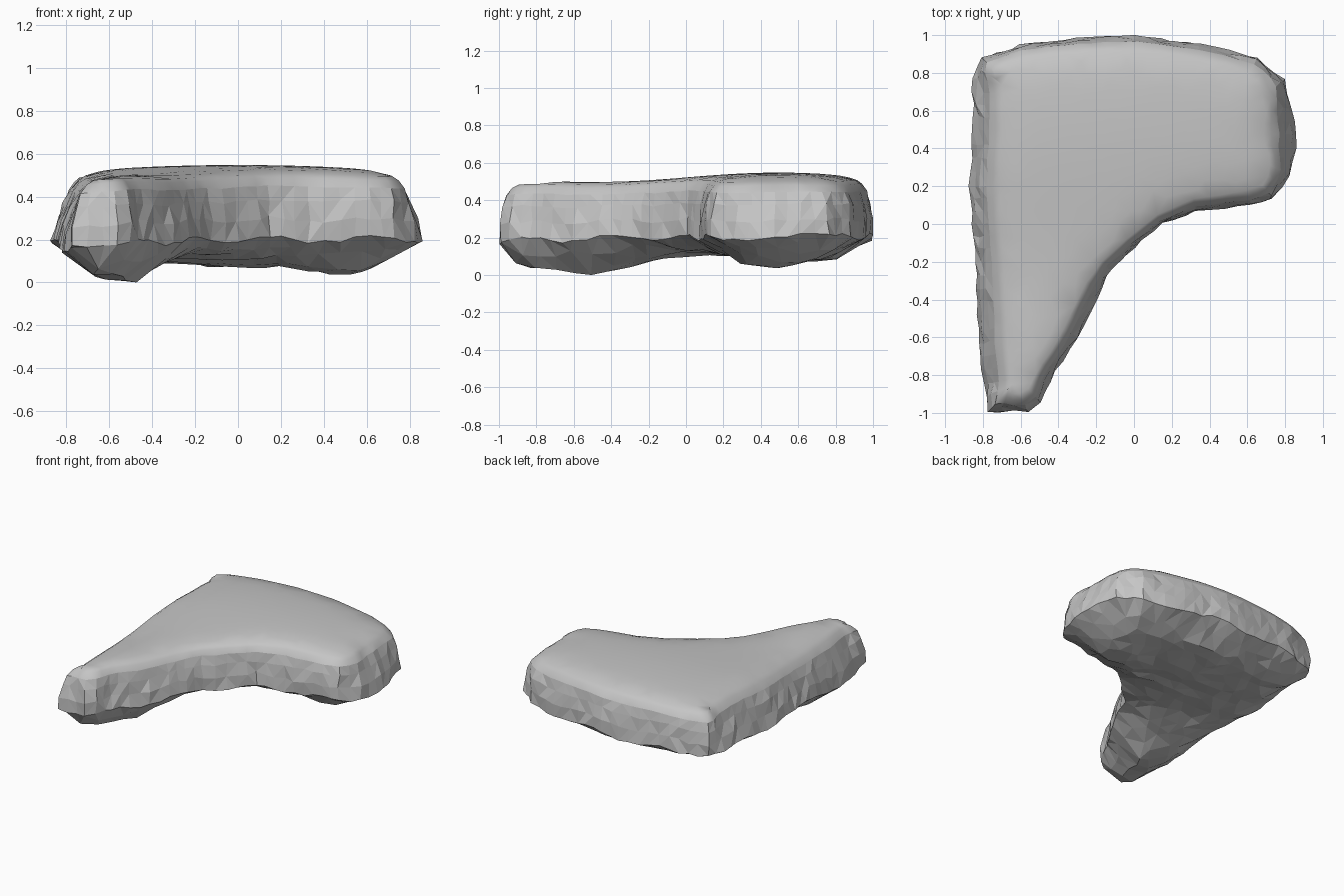
import bpy, bmesh, math, random
from mathutils import Vector
from mathutils.geometry import delaunay_2d_cdt, intersect_point_line

random.seed(4)
if "Cube" in bpy.data.objects:
    bpy.data.objects.remove(bpy.data.objects["Cube"])

# Widest outline of the slab, counter-clockwise
OUTLINE = [(-.77, -.99), (-.56, -.99), (-.5, -.94), (-.42, -.78), (-.3, -.6),
           (-.2, -.4), (-.12, -.24), (0, -.12), (.15, 0), (.33, .07), (.62, .1),
           (.73, .14), (.83, .26), (.865, .48), (.8, .76), (.65, .88), (.35, .95),
           (0, .995), (-.3, .98), (-.6, .945), (-.8, .88), (-.855, .77),
           (-.85, .5), (-.87, .2), (-.84, -.2), (-.82, -.7)]


def resample(points, step):
    result = []
    for a, b in zip(points, points[1:] + points[:1]):
        a, b = Vector(a), Vector(b)
        n = max(1, round((b - a).length / step))
        result += [a.lerp(b, i / n) for i in range(n)]
    return result


def edge_distance(p, loop):
    best = 9
    for a, b in zip(loop, loop[1:] + loop[:1]):
        t = intersect_point_line(p, a, b)[1]
        best = min(best, (a.lerp(b, min(1, max(0, t))) - p).length)
    return best


def is_inside(p, loop):
    inside = False
    for a, b in zip(loop, loop[1:] + loop[:1]):
        if (a.y > p.y) != (b.y > p.y):
            if p.x < a.x + (b.x - a.x) * (p.y - a.y) / (b.y - a.y):
                inside = not inside
    return inside


def bump(p, x, y, size):
    return math.exp(-((p.x - x) ** 2 + (p.y - y) ** 2) / size ** 2)


def top_height(p):
    fall = .045 * (1 - math.exp(-((p.y - .5) / .6) ** 2))
    return .545 - .05 * p.x ** 2 - fall + .02 * bump(p, -.6, -.85, .35)


def rim_height(p):
    wave = .015 * math.sin(11 * p.x + 7 * p.y)
    return .2 - .05 * bump(p, -.8, -.65, .4) + wave


def bottom_height(p):
    return (.1 - .1 * bump(p, -.55, -.52, .3) - .07 * bump(p, .48, .45, .2)
            + .03 * bump(p, -.2, 0, .3) - .03 * bump(p, 0, .6, .3)
            - .05 * bump(p, -.65, -.88, .15))


def under_surface(p, d):
    rim_z = rim_height(p)
    reach = .2 - .09 * bump(p, -.65, -.9, .35)
    return rim_z + (bottom_height(p) - rim_z) * min(1, d / reach) ** .8


def top_surface(p, d):
    return top_height(p) - .022 * math.exp(-d / .06)


# Rim points with inward directions, side slopes and edge rounding
rim = resample(OUTLINE, .07)
count = len(rim)
inward, slope, rounding = [], [], []
for i, p in enumerate(rim):
    ahead, behind = rim[(i + 2) % count], rim[i - 2]
    along = (ahead - behind).normalized()
    turn = (p - behind).normalized().cross((ahead - p).normalized())
    inward.append(Vector((-along.y, along.x)))
    slope.append(.075 * along.y ** 8)
    rounding.append((.05 - .03 * max(0, along.x * along.y)) * (1 + max(0, turn)))

bm = bmesh.new()


def add_ring(rise, curl, rough):
    ring = []
    for p, n, lean, radius in zip(rim, inward, slope, rounding):
        q = p + n * (lean * rise + radius * curl)
        z = rim_height(p) + (top_surface(q, 0) - rim_height(p)) * rise
        jitter = Vector([random.uniform(-rough, rough) for _ in range(3)])
        ring.append(bm.verts.new(Vector((q.x, q.y, z)) + jitter))
    return ring


def add_cap(ring, spacing, surface, rough):
    # Fill a ring with scattered points that follow a height function
    loop = [v.co.to_2d() for v in ring]
    points = list(loop)
    steps = int(1 / spacing) + 1
    for i in range(-steps, steps + 1):
        for j in range(-steps, steps + 1):
            shift = Vector([random.uniform(-.3, .3) for _ in range(2)])
            p = (Vector((i + .5 * (j % 2), j)) + shift) * spacing
            if is_inside(p, loop) and edge_distance(p, loop) > spacing * .5:
                points.append(p)
    edges = [(i, (i + 1) % count) for i in range(count)]
    coords, _, faces, sources, _, _ = delaunay_2d_cdt(points, edges, [], 1, 1e-5)
    verts = []
    for p, source in zip(coords, sources):
        if source and source[0] < count:
            verts.append(ring[source[0]])
        else:
            z = surface(p, edge_distance(p, loop)) + random.uniform(-rough, rough)
            verts.append(bm.verts.new((p.x, p.y, z)))
    return [bm.faces.new([verts[k] for k in face]) for face in faces]


# Chipped walls rounding over towards the top: rise, curl, roughness
WALL = [(0, 0, .008), (.3, .03, .009), (.6, .2, .007),
        (.82, .5, .003), (.94, .95, 0), (1, 1.5, 0)]
rings = [add_ring(*row) for row in WALL]
smooth_faces = []
for level, (low, high) in enumerate(zip(rings, rings[1:])):
    for i in range(count):
        j = (i + 1) % count
        quad = [low[i], low[j], high[j], high[i]]
        k = random.randint(0, 1)
        pair = [bm.faces.new((quad[k], quad[k + 1], quad[k + 2])),
                bm.faces.new((quad[k], quad[k + 2], quad[(k + 3) % 4]))]
        if level > 2:
            smooth_faces += pair

# Faceted underside and gently domed, worn top
add_cap(rings[0], .1, under_surface, .01)
smooth_faces += add_cap(rings[-1], .08, top_surface, 0)
for f in bm.faces:
    f.smooth = False
for f in smooth_faces:
    f.smooth = True
bmesh.ops.recalc_face_normals(bm, faces=bm.faces)

# Rest the lowest point on the ground
lowest = min(v.co.z for v in bm.verts)
bmesh.ops.translate(bm, verts=bm.verts, vec=(0, 0, -lowest))

mesh = bpy.data.meshes.new("stone_slab")
bm.to_mesh(mesh)
bm.free()
slab = bpy.data.objects.new("stone_slab", mesh)
bpy.context.collection.objects.link(slab)

grey = bpy.data.materials.new("stone_grey")
grey.use_nodes = True
grey.diffuse_color = (.56, .56, .56, 1)
grey.node_tree.nodes["Principled BSDF"].inputs["Base Color"].default_value = (.56, .56, .56, 1)
mesh.materials.append(grey)
